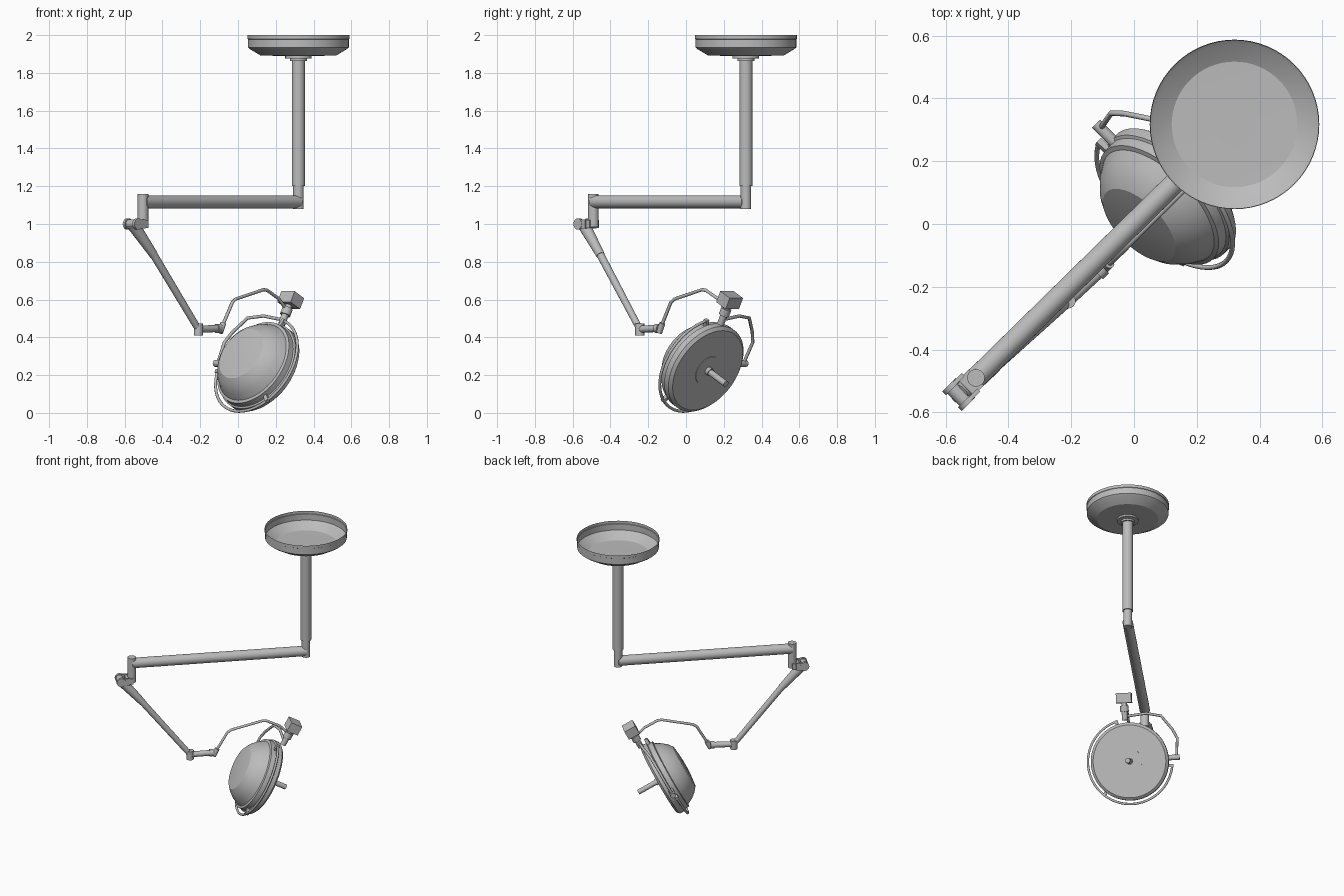
import bpy, bmesh, math
from mathutils import Vector, Matrix

cube = bpy.data.objects.get("Cube")
if cube:
    bpy.data.objects.remove(cube)

grey = bpy.data.materials.new("satin_grey")
grey.use_nodes = True
grey.diffuse_color = (0.5, 0.5, 0.5, 1)
grey.node_tree.nodes["Principled BSDF"].inputs["Base Color"].default_value = (0.5, 0.5, 0.5, 1)


def finish(name, mesh, angle=35):
    obj = bpy.data.objects.new(name, mesh)
    bpy.context.collection.objects.link(obj)
    mesh.materials.clear()
    mesh.materials.append(grey)
    bpy.ops.object.select_all(action='DESELECT')
    obj.select_set(True)
    bpy.context.view_layer.objects.active = obj
    bpy.ops.object.shade_smooth_by_angle(angle=math.radians(angle))
    return obj


def revolve(name, profile, matrix, steps=32, angle=35):
    """Spin (radius, height) points around the local z axis."""
    bm = bmesh.new()
    verts = [bm.verts.new((r, 0, h)) for r, h in profile]
    edges = [bm.edges.new(pair) for pair in zip(verts, verts[1:])]
    bmesh.ops.spin(bm, geom=verts + edges, cent=(0, 0, 0), axis=(0, 0, 1),
                   angle=math.tau, steps=steps, use_duplicate=False)
    bmesh.ops.remove_doubles(bm, verts=bm.verts, dist=0.0001)
    bmesh.ops.recalc_face_normals(bm, faces=bm.faces)
    bm.transform(matrix)
    mesh = bpy.data.meshes.new(name)
    bm.to_mesh(mesh)
    bm.free()
    return finish(name, mesh, angle)


def rod(name, a, b, r1, r2=None, steps=20):
    """Closed cylinder or cone between two points."""
    a, b = Vector(a), Vector(b)
    d = b - a
    m = Matrix.Translation(a) @ d.to_track_quat('Z', 'Y').to_matrix().to_4x4()
    r2 = r1 if r2 is None else r2
    return revolve(name, [(0, 0), (r1, 0), (r2, d.length), (0, d.length)], m, steps)


def block(name, centre, axes, size):
    """Box with the given axes."""
    bm = bmesh.new()
    bmesh.ops.create_cube(bm, size=1)
    rot = Matrix(axes).transposed().to_4x4()
    bm.transform(Matrix.Translation(centre) @ rot @ Matrix.Diagonal((*size, 1)))
    bmesh.ops.recalc_face_normals(bm, faces=bm.faces)
    mesh = bpy.data.meshes.new(name)
    bm.to_mesh(mesh)
    bm.free()
    return finish(name, mesh)


def tube(name, points, radius):
    """Round tube swept along a path."""
    curve = bpy.data.curves.new(name, 'CURVE')
    curve.dimensions = '3D'
    curve.bevel_depth = radius
    curve.bevel_resolution = 2
    curve.use_fill_caps = True
    spline = curve.splines.new('POLY')
    spline.points.add(len(points) - 1)
    for p, co in zip(spline.points, points):
        p.co = (*co, 1)
    temp = bpy.data.objects.new(name + "_path", curve)
    bpy.context.collection.objects.link(temp)
    bpy.context.view_layer.update()
    mesh = bpy.data.meshes.new_from_object(
        temp.evaluated_get(bpy.context.evaluated_depsgraph_get()))
    bpy.data.objects.remove(temp)
    return finish(name, mesh, 60)


# Main directions: along the arms, across them, and up
along = Vector((1, 1, 0)).normalized()
side = Vector((-1, 1, 0)).normalized()
up = Vector((0, 0, 1))
mount = Vector((0.32, 0.317, 0))
outer = Vector((-0.503, -0.49, 0))

# Ceiling canopy, open on top, with flange and drop pole
at_mount = Matrix.Translation(mount)
revolve("ceiling_canopy", [(0.27, 2.0), (0.27, 1.98), (0.267, 1.978), (0.267, 1.935),
                           (0.255, 1.925), (0.2, 1.892), (0.0, 1.888)], at_mount, 64, 25)
revolve("pole_flange", [(0, 1.89), (0.07, 1.89), (0.07, 1.877), (0.045, 1.875),
                        (0.045, 1.862), (0, 1.862)], at_mount)
rod("drop_pole", mount + up * 1.2, mount + up * 1.88, 0.035, steps=32)
rod("pole_joint", mount + up * 1.08, mount + up * 1.21, 0.028, steps=32)

# Horizontal arm and outer pivot post
rod("horizontal_arm", mount + up * 1.117, outer + up * 1.117, 0.034, steps=28)
rod("pivot_post", outer + up * 0.985, outer + up * 1.16, 0.028, steps=28)

# Forked elbow
elbow = Vector((-0.558, -0.543, 1.0))
block("elbow_bridge", outer - along * 0.02 + up * 1.0, (along, side, up), (0.05, 0.07, 0.04))
for sign, label in ((1, "left"), (-1, "right")):
    block("elbow_plate_" + label, elbow + along * 0.025 + side * sign * 0.035,
          (along, side, up), (0.06, 0.014, 0.05))
    rod("elbow_cheek_" + label, elbow + side * sign * 0.027, elbow + side * sign * 0.044, 0.03)
rod("elbow_pin", elbow - side * 0.03, elbow + side * 0.03, 0.024)

# Sloping spring arm
knee = Vector((-0.445, -0.452, 0.835))
wrist = Vector((-0.21, -0.245, 0.443))
rod("spring_arm_sleeve", elbow, knee, 0.034, 0.023)
rod("spring_arm", knee, wrist, 0.021, 0.018)

# Wrist joint
tip = Vector((-0.105, -0.148, 0.447))
rod("wrist_knob", wrist - up * 0.032, wrist + up * 0.03, 0.024)
rod("wrist_shaft", wrist, tip, 0.019)
rod("wrist_collar", tip - along * 0.015, tip + along * 0.012, 0.024)
rod("wrist_socket", (-0.095, -0.142, 0.425), (-0.078, -0.125, 0.475), 0.016)

# Lamp head frame: n points out of the lit face
n = Vector((1, 1, -0.75)).normalized()
u = n.cross(side).normalized()
if u.z < 0:
    u = -u
face = Vector((0.135, 0.115, 0.225))


def lamp(s, v, t):
    """Point at s across, v up the lit face and t behind it."""
    return face + side * s + u * v - n * t


head = Matrix.Translation(face) @ (-n).to_track_quat('Z', 'Y').to_matrix().to_4x4()
revolve("lamp_housing", [(0, 0), (0.238, 0), (0.243, 0.004), (0.255, 0.015), (0.255, 0.05),
                         (0.246, 0.055), (0.243, 0.088), (0.228, 0.092), (0.208, 0.13),
                         (0.18, 0.165), (0.152, 0.187), (0.148, 0.19), (0.08, 0.198),
                         (0, 0.2)], head, 64, 28)
rod("face_hub", lamp(0, 0, 0), lamp(0, 0, -0.004), 0.083, steps=40)
rod("handle_collar", lamp(0, 0, 0), lamp(0, 0, -0.025), 0.022)
rod("handle", lamp(0, 0, 0), lamp(0, 0, -0.155), 0.017)

# Guard ring around the housing, held by tabs
ring = [math.radians(-8 - 245 * i / 48) for i in range(49)]
tube("guard_ring", [lamp(0.277 * math.cos(a), 0.277 * math.sin(a), 0.06) for a in ring], 0.008)
for i, a in enumerate((ring[0], ring[24], ring[-1])):
    out = side * math.cos(a) + u * math.sin(a)
    block(f"ring_tab_{i + 1}", lamp(0, 0, 0.06) + out * 0.262,
          (out, n.cross(out), n), (0.045, 0.02, 0.022))

# Side pivot and bent yoke
rod("side_pivot", lamp(0.235, 0.015, 0.05), lamp(0.325, 0.015, 0.05), 0.018)
tube("yoke", [lamp(0.305, 0.015, 0.05), lamp(0.315, 0.14, 0.05), lamp(0.285, 0.2, 0.05),
              lamp(0.215, 0.29, 0.045), lamp(0.12, 0.31, 0.03), lamp(-0.02, 0.295, 0.015)], 0.009)

# Stem and control box above the lamp
rod("stem", lamp(-0.02, 0.27, 0.012), lamp(-0.02, 0.39, 0.012), 0.019)
rod("stem_collar", lamp(-0.02, 0.325, 0.012), lamp(-0.02, 0.365, 0.012), 0.028)
block("control_box", lamp(-0.02, 0.415, 0.012), (side, u, -n), (0.1, 0.065, 0.08))

# Bent hanger from wrist to stem
tube("hanger", [(-0.087, -0.134, 0.45), (-0.03, -0.08, 0.585), (-0.012, -0.06, 0.603),
                (0.135, 0.085, 0.652), (0.155, 0.105, 0.649), (0.215, 0.168, 0.605),
                lamp(-0.02, 0.355, 0.012)], 0.009)
